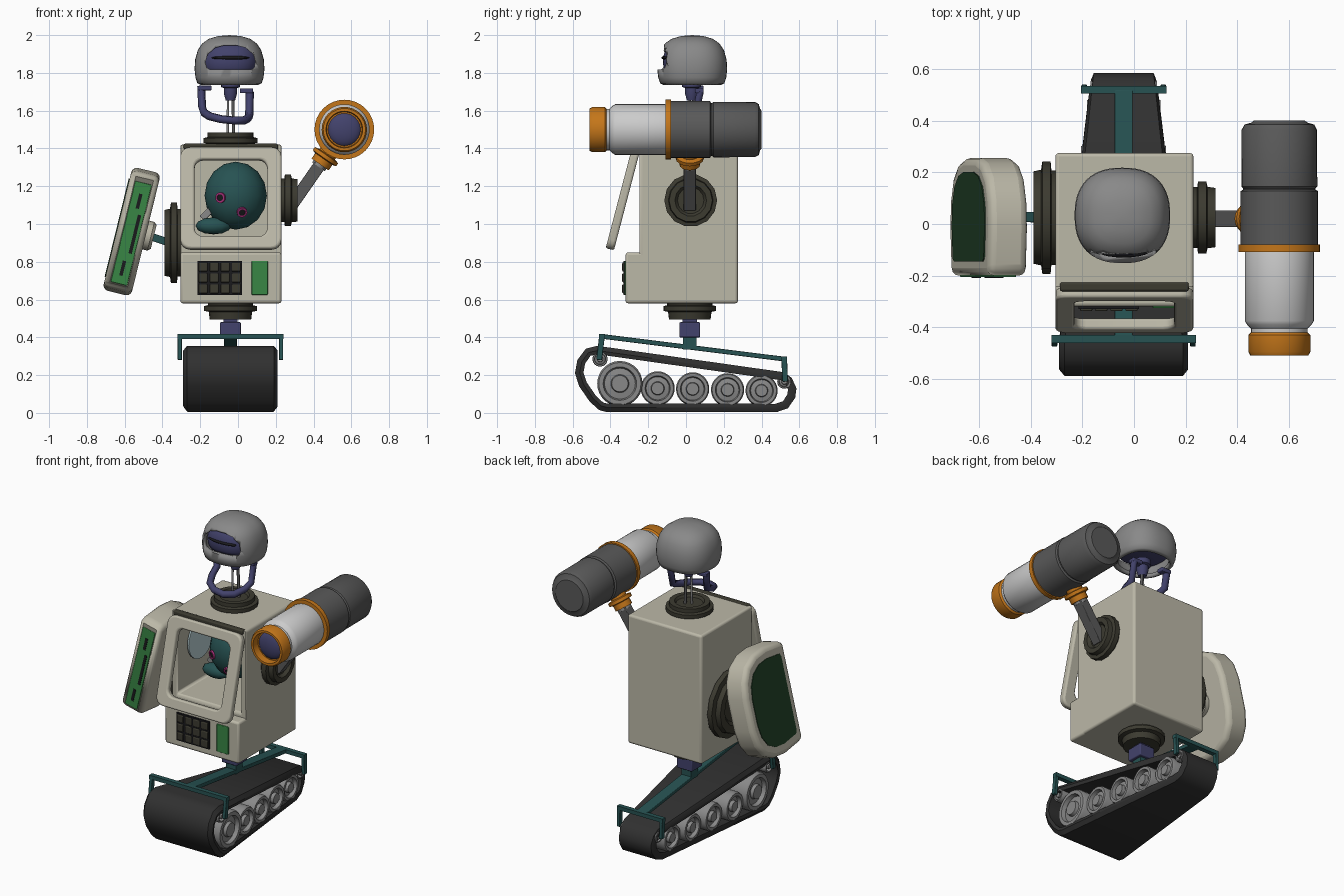
import bpy, bmesh, math
from mathutils import Vector, Matrix

if "Cube" in bpy.data.objects:
    bpy.data.objects.remove(bpy.data.objects["Cube"])

CX, CY = -0.04, 0.02
COL = dict(beige=(.5, .48, .39), dark=(.045, .043, .03), teal=(.02, .085, .085), purple=(.055, .055, .15),
           orange=(.55, .18, .01), green=(.04, .24, .06), deep=(.015, .05, .02), rubber=(.03, .03, .03),
           steel=(.1, .1, .1), white=(.65, .65, .65), grey=(.25, .25, .25), pink=(.4, .03, .2),
           glass=(.5, .65, .68), black=(.01, .01, .012))
MATS = {}
for k, c in COL.items():
    MATS[k] = bpy.data.materials.new(k)
    MATS[k].diffuse_color = (*c, 1)


def finish(name, bm, col, mat=None, bevel=0, segs=3, angle=35):
    bmesh.ops.remove_doubles(bm, verts=bm.verts, dist=1e-5)
    bmesh.ops.recalc_face_normals(bm, faces=bm.faces)
    me = bpy.data.meshes.new(name)
    bm.to_mesh(me)
    bm.free()
    me.shade_smooth()
    me.set_sharp_from_angle(angle=math.radians(angle))
    me.materials.append(MATS[col])
    ob = bpy.data.objects.new(name, me)
    bpy.context.collection.objects.link(ob)
    if mat is not None:
        ob.matrix_world = mat
    if bevel:
        m = ob.modifiers.new("bevel", 'BEVEL')
        m.width, m.segments, m.limit_method, m.angle_limit = bevel, segs, 'ANGLE', math.radians(50)
    return ob


def box(name, size, loc, col, mat=Matrix(), bevel=0):
    bm = bmesh.new()
    bmesh.ops.create_cube(bm, size=1, matrix=Matrix.Diagonal((*size, 1)))
    return finish(name, bm, col, mat @ Matrix.Translation(loc), bevel)


def aim(loc, d):
    return Matrix.Translation(loc) @ Vector(d).to_track_quat('Z', 'Y').to_matrix().to_4x4()


def bar(name, a, b, w, h, col):
    a, b = Vector(a), Vector(b)
    return box(name, (w, h, (b - a).length), (0, 0, 0), col, aim((a + b) / 2, b - a), .004)


def lathe(name, prof, loc, d, col, segs=32, angle=35, power=2):
    bm, rings = bmesh.new(), []
    for r, h in prof:
        ring = []
        for i in range(segs):
            a = 2 * math.pi * i / segs
            c, s = math.cos(a), math.sin(a)
            k = r / (abs(c) ** power + abs(s) ** power) ** (1 / power)
            ring.append(bm.verts.new((k * c, k * s, h)))
        rings.append(ring)
    for p, q in zip(rings, rings[1:]):
        for i in range(segs):
            j = (i + 1) % segs
            bm.faces.new((p[i], p[j], q[j], q[i]))
    return finish(name, bm, col, aim(loc, d), angle=angle)


def ball(name, loc, size, col, segs=32):
    bm = bmesh.new()
    bmesh.ops.create_uvsphere(bm, u_segments=segs, v_segments=segs // 2, radius=1, matrix=Matrix.Diagonal((*size, 1)))
    return finish(name, bm, col, Matrix.Translation(loc), angle=60)


def slab(name, outer, thick, col, mat, inner=None, bevel=0):
    bm, t, n = bmesh.new(), thick / 2, len(outer)
    loops = [[bm.verts.new((x, y, z)) for x, y in o] for o in ([outer, inner] if inner else [outer]) for z in (-t, t)]

    def bridge(p, q):
        for i in range(n):
            bm.faces.new((p[i], p[(i + 1) % n], q[(i + 1) % n], q[i]))
    bridge(loops[0], loops[1])
    if inner:
        bridge(loops[2], loops[3]); bridge(loops[0], loops[2]); bridge(loops[1], loops[3])
    else:
        bm.faces.new(loops[0]); bm.faces.new(loops[1])
    return finish(name, bm, col, mat, bevel)


def rrect(w, h, r, n=5):
    out = []
    for k, (sx, sy) in enumerate([(1, 1), (-1, 1), (-1, -1), (1, -1)]):
        for i in range(n):
            a = math.pi / 2 * (k + i / (n - 1))
            out.append((sx * (w / 2 - r) + r * math.cos(a), sy * (h / 2 - r) + r * math.sin(a)))
    return out


def tube(name, pts, r, col):
    cu = bpy.data.curves.new(name, 'CURVE')
    cu.dimensions, cu.bevel_depth, cu.bevel_resolution, cu.use_fill_caps = '3D', r, 1, True
    sp = cu.splines.new('POLY')
    sp.points.add(len(pts) - 1)
    for p, c in zip(sp.points, pts):
        p.co = (*c, 1)
    ob = bpy.data.objects.new(name, cu)
    bpy.context.collection.objects.link(ob)
    cu.materials.append(MATS[col])


# Track belt, tapering towards the back
def half(y):
    return min(.25, .25 - .12 * (y + .45))


path = [(-.47, .355), (-.53, .34), (-.575, .28), (-.588, .21), (-.565, .14), (-.51, .06), (-.46, .015), (-.42, .004),
        (.48, .004), (.54, .025), (.578, .08), (.585, .13), (.56, .185), (.52, .215)]
path = [Vector(p) for p in path]
section = [(-1, .025), (-.92, 0), (.92, 0), (1, .025), (.98, .045), (-.98, .045)]
bm, rings = bmesh.new(), []
for i, p in enumerate(path):
    t = (p - path[i - 1]).normalized() + (path[(i + 1) % len(path)] - p).normalized()
    nrm = Vector((-t.y, t.x)).normalized()
    rings.append([bm.verts.new((CX + u * half(p.x), *(p + nrm * d))) for u, d in section])
for i, p in enumerate(rings):
    q = rings[(i + 1) % len(rings)]
    for k in range(6):
        bm.faces.new((p[k], p[(k + 1) % 6], q[(k + 1) % 6], q[k]))
finish("track_belt", bm, "rubber", angle=40)

# Road wheels and small rollers
for y, z, r in [(-.35, .155, .12), (-.15, .13, .09), (.035, .127, .088), (.22, .122, .088), (.4, .118, .085),
                (-.455, .285, .04), (.52, .165, .037)]:
    h = half(y) - .005
    side = [(0, h), (.36 * r, h), (.4 * r, h - .02), (.68 * r, h - .025), (.74 * r, h), (.93 * r, h), (r, h - .012)]
    lathe("track_wheel", side + [(a, -b) for a, b in reversed(side)], (CX, y, z), (1, 0, 0), "grey", 28)

# Chassis frame over the track
F, B = (-.445, .405), (.52, .285)
bar("chassis_spine", (CX, *F), (CX, *B), .07, .025, "teal")
for (y, z), w, foot in [(F, .28, (-.46, .28)), (B, .165, (.525, .165))]:
    box("chassis_crossbar", (2 * w, .03, .025), (CX, y, z), "teal")
    for s in (-1, 1):
        bar("chassis_leg", (CX + s * (w - .012), y, z), (CX + s * (w - .012), *foot), .022, .03, "teal")
box("waist_post", (.07, .07, .09), (CX, CY, .38), "teal")
box("waist_joint", (.11, .11, .08), (CX, CY, .44), "purple", bevel=.006)
box("waist_pin", (.075, .075, .05), (CX, CY, .49), "purple")
lathe("waist_ring", [(0, .495), (.11, .495), (.115, .535), (.14, .54), (.14, .565), (.12, .57), (.12, .585), (0, .585)],
      (CX, CY, 0), (0, 0, 1), "dark", 20)

# Hollow body with recessed front
bm = bmesh.new()
bmesh.ops.create_cube(bm, size=1, matrix=Matrix.Translation((-.0375, .015, 1)) @ Matrix.Diagonal((.535, .52, .84, 1)))
f = min(bm.faces, key=lambda q: q.calc_center_median().y)
bmesh.ops.inset_region(bm, faces=[f], thickness=.05)
for v in f.verts:
    v.co.z = max(v.co.z, .88)
new = bmesh.ops.extrude_face_region(bm, geom=[f])
bmesh.ops.translate(bm, verts=[v for v in new['geom'] if isinstance(v, bmesh.types.BMVert)], vec=(0, .44, 0))
bmesh.ops.delete(bm, geom=[f], context='FACES_ONLY')
finish("body_shell", bm, "beige", bevel=.014)
box("body_lower_panel", (.535, .14, .27), (-.0375, -.25, .715), "beige", bevel=.014)
box("hinge_bar", (.5, .035, .03), (-.0375, -.243, 1.41), "dark", bevel=.008)
M = Matrix.Translation((-.0375, -.333, 1.135)) @ Matrix.Rotation(math.pi / 2 - .256, 4, 'X')
slab("front_window_frame", rrect(.535, .555, .05), .045, "beige", M, rrect(.385, .42, .045), .012)

# Keypad and small screen
box("keypad_base", (.235, .02, .18), (-.0975, -.32, .715), "black")
for i in range(4):
    for j in range(3):
        box("keypad_key", (.047, .015, .048), (-.185 + i * .0585, -.33, .657 + j * .058), "dark", bevel=.005)
box("status_screen", (.085, .012, .18), (.115, -.32, .715), "green", bevel=.004)

# Creature inside the body
ball("inner_face", (-.012, .0, 1.15), (.165, .15, .18), "teal", 16)
ball("inner_limb", (-.13, -.04, .99), (.095, .05, .045), "teal", 12)
bar("inner_lever", (-.19, -.02, 1.03), (-.12, -.02, 1.1), .035, .035, "grey")
for x, z in [(-.09, 1.14), (.02, 1.065)]:
    d = Vector(((x + .012) / .165 ** 2, 0, (z - 1.15) / .18 ** 2))
    dep = .15 * math.sqrt(max(0, 1 - ((x + .012) / .165) ** 2 - ((z - 1.15) / .18) ** 2))
    d.y = -dep / .15 ** 2
    lathe("inner_eye_ring", [(.018, 0), (.018, .012), (.028, .012), (.028, 0), (.018, 0)],
          (x, -dep, z), d, "pink", 14)
    lathe("inner_eye", [(0, .008), (.018, .008), (.018, -.01)], (x, -dep, z), d, "black", 14)
lathe("inner_window", [(0, .01), (.13, .01), (.13, 0), (0, 0)], (-.254, -.03, 1.17), (1, 0, 0), "glass", 24)

# Neck
lathe("neck_ring", [(0, 1.41), (.12, 1.41), (.12, 1.425), (.142, 1.43), (.142, 1.455), (.122, 1.46), (.122, 1.485),
                    (.09, 1.485), (.08, 1.47), (0, 1.47)], (CX, CY, 0), (0, 0, 1), "dark", 20)
tube("neck_rod", [(CX - .015, CY, 1.46), (CX - .012, CY, 1.75)], .007, "grey")
tube("neck_rod", [(CX + .018, CY + .02, 1.46), (CX + .01, CY + .02, 1.75)], .009, "steel")
lathe("neck_socket", [(0, 1.655), (.025, 1.655), (.035, 1.69), (.035, 1.72), (.05, 1.725), (.05, 1.76), (0, 1.76)],
      (CX, CY + .01, 0), (0, 0, 1), "purple", 16)

# Jaw guard
tube("jaw_guard", [(-.195, .07, 1.73), (-.19, .055, 1.62), (-.18, -.01, 1.59), (-.15, -.075, 1.57), (-.09, -.115, 1.555),
                   (-.02, -.12, 1.548), (.03, -.085, 1.548), (.055, -.01, 1.56), (.06, .05, 1.58), (.062, .075, 1.7)],
     .022, "purple")
for x, z in [(-.175, 1.72), (.045, 1.705)]:
    box("jaw_tab", (.07, .045, .025), (x, .07, z), "purple", bevel=.005)

# Helmet shell with visor opening
HX, HY = -.045, .033
dome = [(.15, 1.735), (.17, 1.745), (.18, 1.775), (.185, 1.82), (.182, 1.87), (.168, 1.92), (.145, 1.955), (.11, 1.98),
        (.06, 1.995), (0, 2)]
head = lathe("helmet", dome, (HX, HY, 0), (0, 0, 1), "grey", 48, 60, 2.4)
s = head.modifiers.new("shell", 'SOLIDIFY')
s.thickness, s.offset = .025, -1
arch = [(-.125, -.05), (-.11, -.06), (.11, -.06), (.125, -.05), (.132, -.02), (.12, .02), (.08, .055), (.03, .068),
        (-.03, .068), (-.08, .055), (-.12, .02), (-.132, -.02)]
cut = slab("visor_cutter", arch, .3, "purple",
           Matrix.Translation((CX, -.17, 1.878)) @ Matrix.Rotation(math.pi / 2, 4, 'X'))
cut.hide_render = True
cut.hide_set(True)
b = head.modifiers.new("visor", 'BOOLEAN')
b.operation, b.object, b.solver = 'DIFFERENCE', cut, 'EXACT'
lathe("visor_face", [(0, 1.79)] + [(r * .84, 1.8 + (z - 1.735) * .66) for r, z in dome], (HX, HY, 0), (0, 0, 1),
      "purple", 40, 60, 2.4)
ball("visor_slot", (CX, -.105, 1.88), (.1, .025, .011), "black", 20)


# Shoulders
def shoulder(name, r, x, z, sx):
    lathe(name, [(0, -.02), (.84 * r, -.02), (.84 * r, .015), (r, .018), (r, .05), (.85 * r, .055), (.82 * r, .085),
                 (.6 * r, .085), (.5 * r, .065), (0, .065)], (x, CY + .005, z), (sx, 0, 0), "dark", 14)


shoulder("cannon_shoulder", .14, .23, 1.125, 1)
shoulder("shield_shoulder", .218, -.305, .9, -1)

# Cannon arm
AX, AZ = .563, 1.5
d = Vector((.57, 0, .82)).normalized()
c = Vector((AX, CY, AZ))
bar("cannon_strut", c - d * .5, c - d * .2, .065, .065, "steel")
lathe("cannon_mount", [(0, -.24), (.04, -.24), (.045, -.19), (.045, -.1)], c, d, "grey", 16)
lathe("cannon_collar", [(.04, -.225), (.055, -.225), (.055, -.19), (.075, -.185), (.075, -.165), (.05, -.16),
                        (.05, -.12)], c, d, "orange", 16)
A, Y = (AX, 0, AZ), (0, 1, 0)
lathe("cannon_rear", [(0, .4), (.1, .4), (.108, .393), (.135, .385), (.146, .365), (.147, .145), (.14, .138),
                      (.14, .133), (.15, .127), (.15, -.09), (0, -.09)], A, Y, "steel")
lathe("cannon_band", [(.13, -.08), (.158, -.08), (.158, -.108), (.13, -.108)], A, Y, "orange")
lathe("cannon_barrel", [(.13, -.09), (.134, -.11), (.134, -.375), (.125, -.39), (.11, -.405), (.11, -.43)], A, Y, "white")
lathe("cannon_muzzle", [(0, -.42), (.11, -.42), (.12, -.43), (.12, -.495), (.112, -.51), (.097, -.51), (.093, -.465),
                        (0, -.465)], A, Y, "orange")
ball("cannon_lens", (AX, -.455, AZ), (.09, .035, .09), "purple", 24)

# Shield arm
M = Matrix(((0, .238, .971, -.563), (1, 0, 0, .03), (0, .971, -.238, .96), (0, 0, 0, 1)))
shape = [(-.23, -.29), (-.215, -.315), (-.05, -.335), (.06, -.325), (.15, -.28), (.205, -.2), (.225, -.1)]
shape += [(x, -y) for x, y in reversed(shape)]
slab("shield_plate", shape, .155, "beige", M, bevel=.04)
slab("shield_outer_inset", [(x * .76, y * .8) for x, y in shape], .012, "deep", M @ Matrix.Translation((0, 0, -.076)))
box("shield_edge_panel", (.016, .55, .09), (-.228, -.01, 0), "green", M, .004)
for l, n, ln in [(.165, .0, .08), (-.01, .02, .21), (-.2, .0, .08)]:
    box("shield_slot", (.012, ln, .018), (-.233, l, n), "black", M)
n = Vector((.971, 0, -.238))
p = Vector((-.563, .03, .96)) + n * .07
lathe("shield_socket", [(0, 0), (.078, 0), (.078, .035), (.065, .05), (.045, .05), (.04, .03), (0, .03)], p, n, "beige", 20)
bar("shield_strut", p + n * .02, (-.36, .025, .9), .04, .04, "teal")

for m in bpy.data.materials:
    if m.users and not m.is_grease_pencil:
        m.use_nodes = True
        m.node_tree.nodes["Principled BSDF"].inputs["Base Color"].default_value = m.diffuse_color
